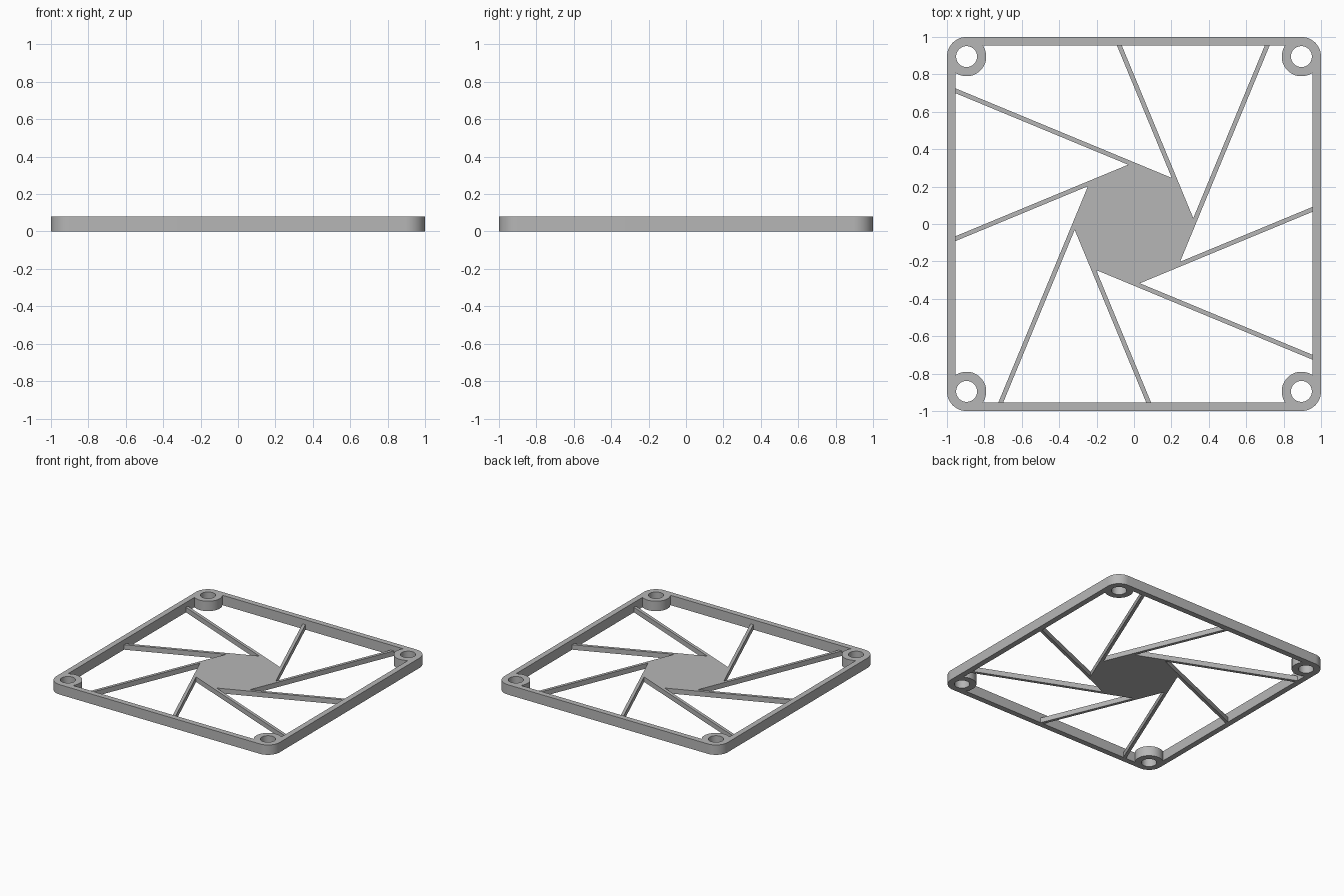
import bpy, bmesh
from math import sin, cos, tan, pi, radians, asin, sqrt
from mathutils import Vector, Matrix

cube = bpy.data.objects.get("Cube")
if cube:
    bpy.data.objects.remove(cube, do_unlink=True)

HEIGHT = 0.08        # frame and corner bosses
GRILL_HEIGHT = 0.04  # hub and spokes
INNER = 0.955        # inner wall of the frame
BOSS = 0.895         # boss centre on both axes
BOSS_R = 0.105
HOLE_R = 0.056
HUB_R = 0.33
SPOKE_W = 0.024

grey = bpy.data.materials.new("plain grey")
grey.diffuse_color = (0.47, 0.47, 0.47, 1)
grey.use_nodes = True
grey.node_tree.nodes["Principled BSDF"].inputs["Base Color"].default_value = grey.diffuse_color


def arc(center, radius, start, end, steps):
    """Points along an arc, both ends included."""
    return [Vector((center[0] + radius * cos(start + (end - start) * i / steps),
                    center[1] + radius * sin(start + (end - start) * i / steps)))
            for i in range(steps + 1)]


def around(points, count):
    """Repeat a run of points around the origin as one closed outline."""
    return [Matrix.Rotation(2 * pi * k / count, 2) @ p
            for k in range(count) for p in points]


def plate(name, outlines, height):
    """Extrude closed outlines, the inner ones being holes, up from the floor."""
    curve = bpy.data.curves.new(name, 'CURVE')
    curve.dimensions = '2D'
    curve.fill_mode = 'BOTH'
    curve.extrude = height / 2
    for outline in outlines:
        spline = curve.splines.new('POLY')
        spline.points.add(len(outline) - 1)
        for point, p in zip(spline.points, outline):
            point.co = (p.x, p.y, 0, 1)
        spline.use_cyclic_u = True
    obj = bpy.data.objects.new(name, curve)
    bpy.context.collection.objects.link(obj)
    bpy.ops.object.select_all(action='DESELECT')
    obj.select_set(True)
    bpy.context.view_layer.objects.active = obj
    bpy.ops.object.convert(target='MESH')
    obj = bpy.context.view_layer.objects.active
    obj.name = name

    # Weld caps to walls and stand the plate on the floor
    bm = bmesh.new()
    bm.from_mesh(obj.data)
    bmesh.ops.remove_doubles(bm, verts=bm.verts, dist=0.0001)
    bmesh.ops.recalc_face_normals(bm, faces=bm.faces)
    bmesh.ops.translate(bm, verts=bm.verts, vec=(0, 0, height / 2))
    bm.to_mesh(obj.data)
    bm.free()
    obj.data.materials.clear()
    obj.data.materials.append(grey)
    bpy.ops.object.shade_smooth_by_angle(angle=radians(30))
    return obj


# Square frame with rounded corners, bosses bulging inward, and screw holes
corner = (BOSS, BOSS)
outer = around(arc(corner, BOSS_R, 0, pi / 2, 14), 4)
meet = asin((INNER - BOSS) / BOSS_R)
bulge = around(arc(corner, BOSS_R, 1.5 * pi + meet, pi - meet, 24), 4)
holes = [arc((sx * BOSS, sy * BOSS), HOLE_R, 0, 2 * pi, 40)[:-1]
         for sx in (1, -1) for sy in (1, -1)]
plate("frame", [outer, bulge] + holes, HEIGHT)

# Octagonal hub whose edges run on as spokes, two per side of the frame
apothem = HUB_R * cos(pi / 8)
half_edge = HUB_R * sin(pi / 8)
notch = half_edge - SPOKE_W * tan(pi / 8)  # where a spoke leaves the next hub edge
notch_at = Vector((apothem - SPOKE_W, half_edge + SPOKE_W))


def spoke(k):
    """Outer tip, inner tip and notch of one spoke, ending inside the frame wall."""
    angle = pi / 8 + k * pi / 4
    turn = Matrix.Rotation(angle, 2)
    along = turn @ Vector((0, 1))
    wall = INNER + 0.015
    points = []
    for offset in (apothem, apothem - SPOKE_W):
        base = turn @ Vector((offset, 0))
        axis = 0 if abs(along.x) > abs(along.y) else 1
        reach = (wall - base[axis] * (1 if along[axis] > 0 else -1)) / abs(along[axis])
        points.append(base + along * reach)
    # Inner spoke edge crosses the line of the next hub edge
    y = (apothem - (apothem - SPOKE_W) * cos(pi / 4)) / sin(pi / 4)
    points.append(turn @ Vector((apothem - SPOKE_W, y)))
    return points


plate("hub_and_spokes", [[p for k in range(8) for p in spoke(k)]], GRILL_HEIGHT)
